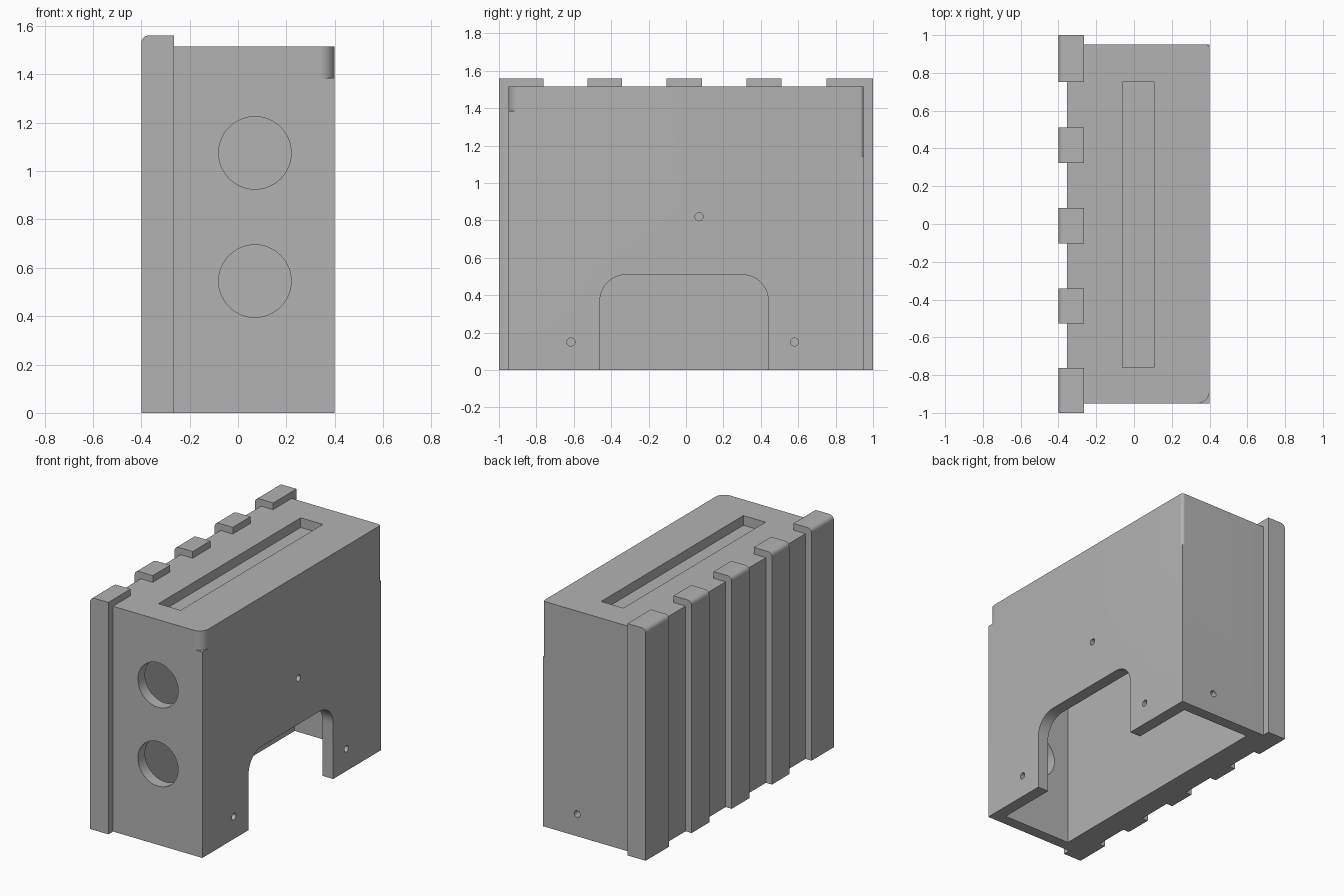
import bpy, bmesh
from math import sin, cos, pi, radians

if "Cube" in bpy.data.objects:
    bpy.data.objects.remove(bpy.data.objects["Cube"])

grey = bpy.data.materials.new("plain grey")
grey.use_nodes = True
COLOUR = (0.45, 0.45, 0.45, 1)
grey.diffuse_color = COLOUR
grey.node_tree.nodes["Principled BSDF"].inputs["Base Color"].default_value = COLOUR


def arc(cx, cy, r, start, end, steps=10):
    """Points along an arc, angles in degrees."""
    angles = [radians(start + (end - start) * i / steps) for i in range(steps + 1)]
    return [(cx + r * cos(a), cy + r * sin(a)) for a in angles]


def prism(name, profile, axis, lo, hi):
    """Extrude a 2D profile along an axis, from lo to hi."""
    place = {"x": lambda a, b, t: (t, a, b),
             "y": lambda a, b, t: (a, t, b),
             "z": lambda a, b, t: (a, b, t)}[axis]
    bm = bmesh.new()
    near, far = [[bm.verts.new(place(a, b, t)) for a, b in profile] for t in (lo, hi)]
    bm.faces.new(near)
    bm.faces.new(far)
    for i in range(len(profile)):
        j = (i + 1) % len(profile)
        bm.faces.new((near[i], near[j], far[j], far[i]))
    bmesh.ops.recalc_face_normals(bm, faces=bm.faces)
    mesh = bpy.data.meshes.new(name)
    bm.to_mesh(mesh)
    bm.free()
    mesh.materials.append(grey)
    obj = bpy.data.objects.new(name, mesh)
    bpy.context.collection.objects.link(obj)
    return obj


def rect(a0, a1, b0, b1):
    return [(a0, b0), (a1, b0), (a1, b1), (a0, b1)]


def circle(cx, cy, r, steps):
    return arc(cx, cy, r, 0, 360, steps)[:-1]


def select_only(obj):
    bpy.ops.object.select_all(action="DESELECT")
    obj.select_set(True)
    bpy.context.view_layer.objects.active = obj


def cut(target, cutter):
    cutter.hide_render = True
    mod = target.modifiers.new("cut", "BOOLEAN")
    mod.operation = "DIFFERENCE"
    mod.solver = "EXACT"
    mod.object = cutter
    select_only(target)
    bpy.ops.object.modifier_apply(modifier=mod.name)
    bpy.data.objects.remove(cutter)


RIGHT, SIDE, END, TOP = 0.40, -0.355, 0.95, 1.515

# Housing block, hollowed from below
housing = prism("housing", rect(SIDE, RIGHT, -END, END), "z", 0, TOP)
cut(housing, prism("cavity", rect(-0.19, 0.32, -0.874, 0.874), "z", -0.1, 1.40))

# Shallow slot in the top
cut(housing, prism("slot", rect(-0.06, 0.105, -0.76, 0.752), "z", 1.45, 1.6))

# Arched opening in the side wall
arch = [(-0.46, -0.1), (0.44, -0.1)]
arch += arc(0.30, 0.37, 0.14, 0, 90) + arc(-0.32, 0.37, 0.14, 90, 180)
cut(housing, prism("arch", arch, "x", 0.2, 0.5))

# Two large round holes in the front wall
for z in (0.545, 1.075):
    cut(housing, prism("round_hole", circle(0.07, z, 0.15, 48), "y", -1.1, -0.8))

# Small screw holes in the side wall and the back wall
for y, z in ((0.07, 0.82), (-0.615, 0.15), (0.58, 0.15)):
    cut(housing, prism("screw_hole", circle(y, z, 0.022, 20), "x", 0.25, 0.5))
cut(housing, prism("screw_hole", circle(0.145, 0.15, 0.022, 20), "y", 0.8, 1.1))

# Rounded upper ends of the two outer corners
for side, r, bottom in ((-1, 0.065, 1.385), (1, 0.02, 1.14)):
    curve = arc(RIGHT - r, END - r, r, 0, 90)
    outline = [(RIGHT + 0.05, END - r)] + curve + [(RIGHT - r, END + 0.05),
                                                   (RIGHT + 0.05, END + 0.05)]
    cut(housing, prism("corner", [(x, side * y) for x, y in outline], "z", bottom, 1.6))

# Upright ribs that hook over the top edge
rib_profile = [(-0.265, 0), (-0.265, 1.56)] + arc(-0.37, 1.53, 0.03, 90, 180, 8) + [(-0.40, 0)]
parts = [housing]
for name, y0, y1 in (("front_end_rib", -1, -0.763), ("front_rib", -0.527, -0.342),
                     ("middle_rib", -0.103, 0.085), ("back_rib", 0.323, 0.511),
                     ("back_end_rib", 0.752, 1)):
    parts.append(prism(name, rib_profile, "y", y0, y1))

for part in parts:
    select_only(part)
    bpy.ops.object.shade_smooth_by_angle(angle=radians(30))
